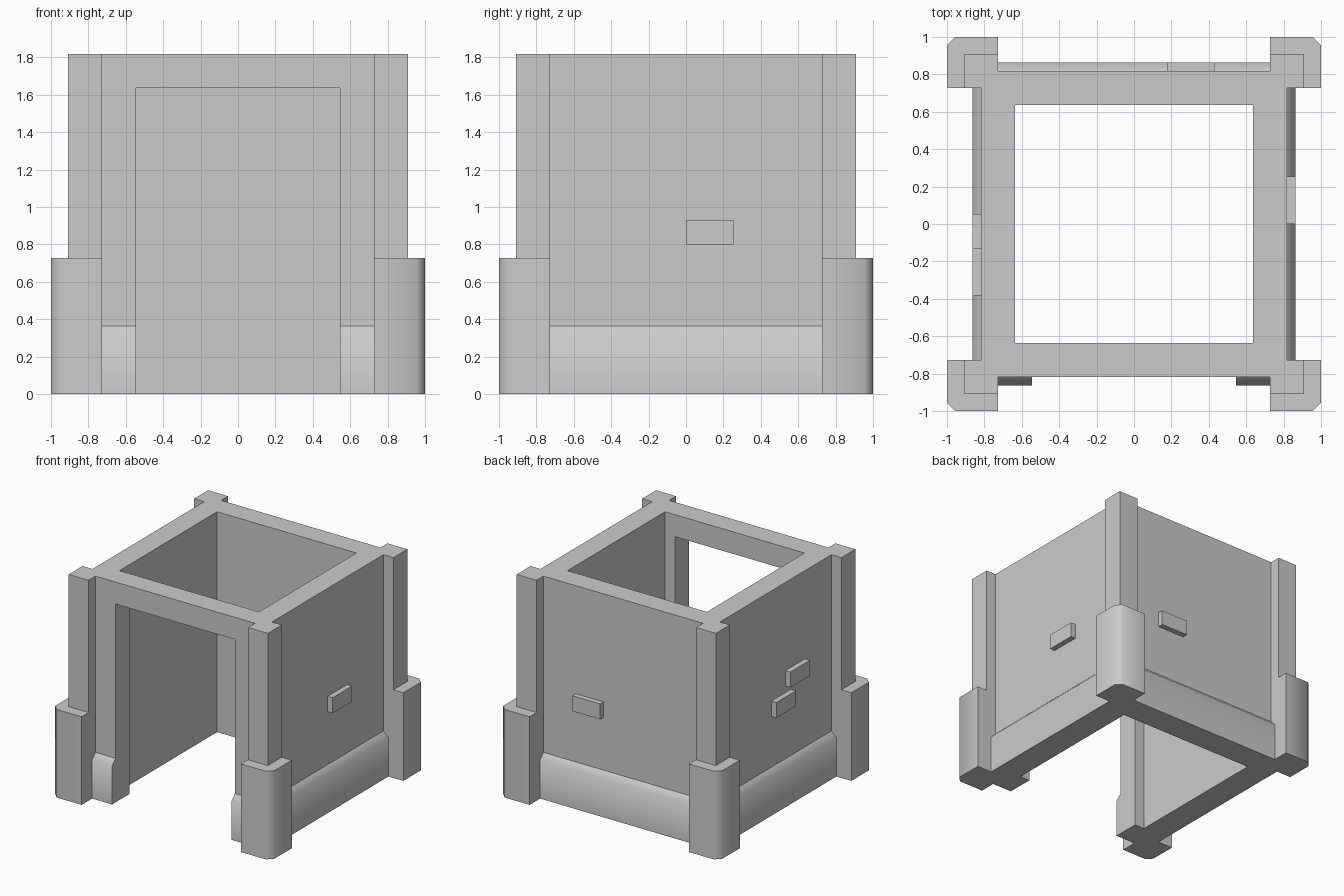
import bpy, bmesh, math
from mathutils import Matrix

if "Cube" in bpy.data.objects:
    bpy.data.objects.remove(bpy.data.objects["Cube"])

U = 1 / 11            # the model sits on a 22-unit wide grid
OUT, IN, TOP = 9 * U, 7 * U, 20 * U


def prism(name, profile, lo, hi, matrix=Matrix()):
    """Extrude a closed 2D profile along local z from lo to hi."""
    bm = bmesh.new()
    face = bm.faces.new([bm.verts.new((x, y, lo)) for x, y in profile])
    ext = bmesh.ops.extrude_face_region(bm, geom=[face])
    bmesh.ops.translate(bm, vec=(0, 0, hi - lo),
                        verts=[v for v in ext["geom"] if isinstance(v, bmesh.types.BMVert)])
    bmesh.ops.transform(bm, matrix=matrix, verts=bm.verts)
    bmesh.ops.recalc_face_normals(bm, faces=bm.faces)
    me = bpy.data.meshes.new(name)
    bm.to_mesh(me)
    bm.free()
    ob = bpy.data.objects.new(name, me)
    bpy.context.collection.objects.link(ob)
    return ob


def rect(x0, x1, y0, y1):
    return [(x0, y0), (x1, y0), (x1, y1), (x0, y1)]


def smooth(ob):
    bpy.ops.object.select_all(action='DESELECT')
    ob.select_set(True)
    bpy.context.view_layer.objects.active = ob
    bpy.ops.object.shade_smooth_by_angle(angle=math.radians(50))


def mirror_corners(ob):
    mod = ob.modifiers.new("corners", 'MIRROR')
    mod.use_axis = (True, True, False)
    mod.use_mirror_merge = False


# Profile plane (outward, up), extruded along the wall; then turned to a side
FRAME = Matrix(((1, 0, 0, 0), (0, 0, 1, 0), (0, 1, 0, 0), (0, 0, 0, 1)))
SIDE = {"right": 0, "back": 90, "left": 180, "front": -90}


def on_wall(name, side, profile, lo, hi):
    turn = Matrix.Rotation(math.radians(SIDE[side]), 4, 'Z')
    return prism(f"{side}_{name}", profile, lo, hi, turn @ FRAME)


# Walls: hollow square with a doorway at the front
walls = prism("walls", rect(-OUT, OUT, -OUT, OUT), 0, TOP)
cutters = [prism("room_cutter", rect(-IN, IN, -IN, IN), -0.2, TOP + 0.2),
           prism("door_cutter", rect(-6 * U, 6 * U, -1.2, 0), -0.3, 18 * U)]
for c in cutters:
    mod = walls.modifiers.new(c.name, 'BOOLEAN')
    mod.operation, mod.solver, mod.object = 'DIFFERENCE', 'EXACT', c
    c.hide_render = True
    c.hide_set(True)

# Corner posts wrapped round the wall corners
a, b = 8 * U, 10 * U
posts = prism("corner_posts", [(a, OUT), (a, b), (b, b), (b, a), (OUT, a), (OUT, OUT)], 0, TOP)
mirror_corners(posts)

# Chamfered feet wrapped round the posts
c = 1 - U / 2
feet = prism("corner_feet", [(a, b), (a, 1), (c, 1), (1, c), (1, a), (b, a), (b, b)], 0, 8 * U)
smooth(feet)
mirror_corners(feet)

# Skirting with a chamfered top edge, split by the doorway at the front
face = OUT + U / 2
skirt = [(OUT, 0), (face, 0), (face, 3.5 * U), (OUT, 4 * U)]
for side, lo, hi in (("right", -a, a), ("back", -a, a), ("left", -a, a),
                     ("front", -a, -6 * U), ("front", 6 * U, a)):
    smooth(on_wall("skirting", side, skirt, lo, hi))

# Single bricks standing proud of the walls
for side, lo, top in (("right", 0, 10.2 * U), ("back", -4.77 * U, 10.2 * U),
                      ("left", 1.4 * U, 12 * U), ("left", -0.6 * U, 10 * U)):
    on_wall("brick", side, rect(OUT, face, top - 1.4 * U, top), lo, lo + 2.8 * U)
